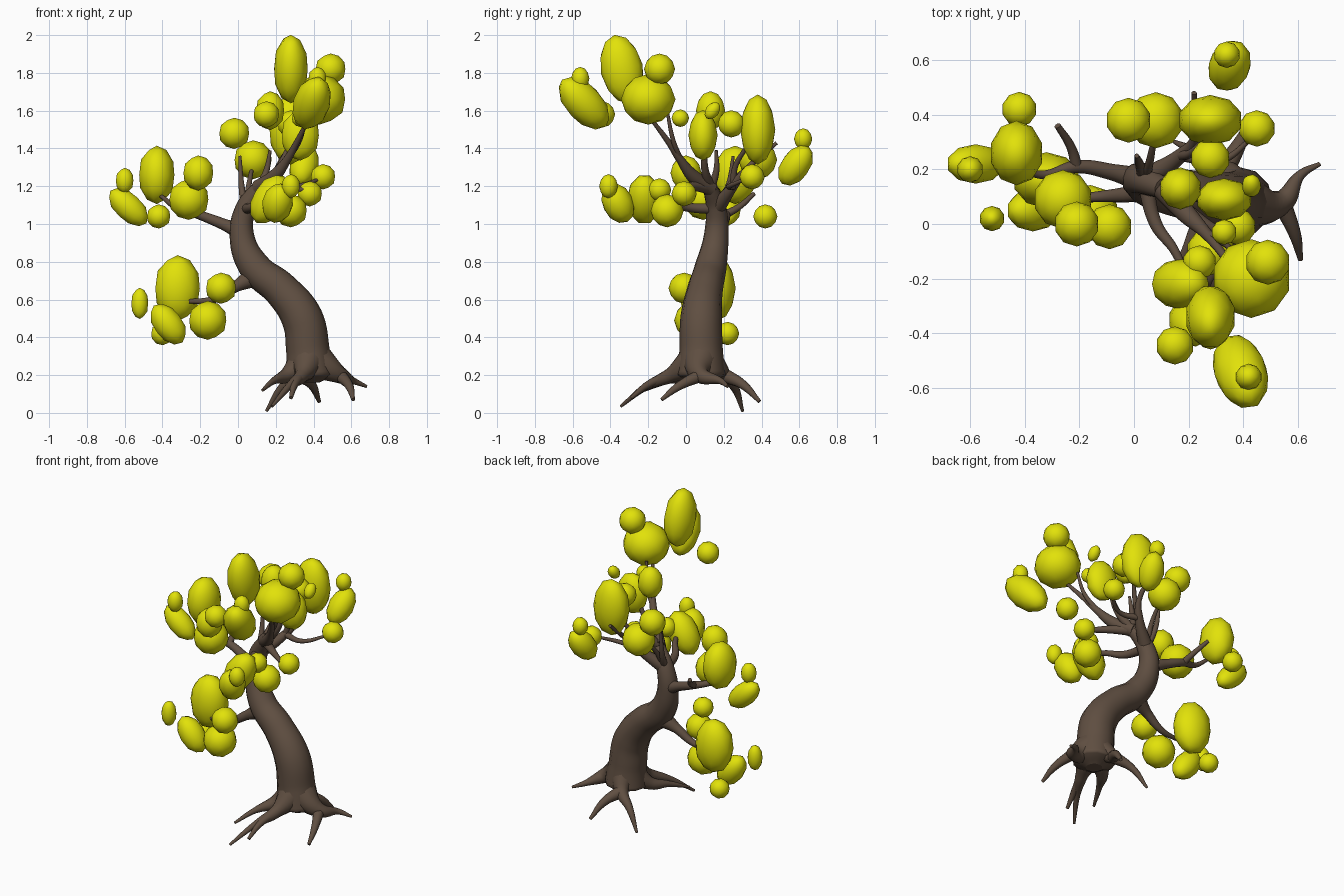
import bpy
from math import radians
from mathutils import Vector

start_cube = bpy.data.objects.get("Cube")
if start_cube:
    bpy.data.objects.remove(start_cube, do_unlink=True)


def make_material(name, red, green, blue):
    material = bpy.data.materials.new(name)
    material.use_nodes = True
    colour = (red, green, blue, 1)
    material.diffuse_color = colour
    shader = material.node_tree.nodes["Principled BSDF"]
    shader.inputs["Base Color"].default_value = colour
    shader.inputs["Roughness"].default_value = .8
    return material


bark = make_material("brown bark", .115, .077, .053)
foliage = make_material("yellow green foliage", .76, .76, .003)


def limb(name, radii, *points):
    """Smooth tapered tube through the points; two radii are spread evenly."""
    curve = bpy.data.curves.new(name, "CURVE")
    curve.dimensions = "3D"
    curve.bevel_depth = 1
    curve.bevel_resolution = 4
    curve.resolution_u = 8
    curve.use_fill_caps = True
    spline = curve.splines.new("BEZIER")
    spline.bezier_points.add(len(points) - 1)
    for index, (node, place) in enumerate(zip(spline.bezier_points, points)):
        node.co = Vector(place)
        node.handle_left_type = node.handle_right_type = "AUTO"
        if len(radii) == len(points):
            node.radius = radii[index]
        else:
            share = index / (len(points) - 1)
            node.radius = radii[0] + (radii[-1] - radii[0]) * share
    obj = bpy.data.objects.new(name, curve)
    bpy.context.collection.objects.link(obj)
    curve.materials.append(bark)


# Lean directions as unit rotations about x and y
LEANS = {"none": (0, 0), "front": (1, 0), "back": (-1, 0), "left": (0, 1), "right": (0, -1)}


def leaves(name, place, radius, height=None, depth=None, lean="none", angle=38, turn=0):
    """Faceted egg of foliage, optionally stretched, leaning and turned."""
    bpy.ops.mesh.primitive_ico_sphere_add(subdivisions=2, radius=1.03, location=place)
    obj = bpy.context.object
    obj.name = name
    obj.scale = (radius, depth or radius, height or radius)
    about_x, about_y = LEANS[lean]
    obj.rotation_euler = (radians(angle * about_x), radians(angle * about_y), radians(turn))
    obj.data.materials.append(foliage)
    bpy.ops.object.shade_smooth()


# Trunk, an S-curve rising from a rounded root crown
fork = (.04, .16, 1.08)
crown = (.11, .13, 1.19)
limb("trunk", (.05, .13, .115, .11, .095, .085, .065, .055, .04),
     (.38, .08, .16), (.38, .08, .2), (.37, .08, .33), (.34, .08, .5), (.23, .1, .65),
     (.09, .13, .77), (.02, .16, .94), fork, crown)

# Roots, each flaring out of the trunk base
root_heart = (.38, .08, .3)
left_knuckle = (.54, .08, .2)
limb("left_root", (.11, .045, .018, .008),
     root_heart, left_knuckle, (.61, .18, .17), (.68, .22, .14))
limb("left_root_fork", (.035, .01), left_knuckle, (.59, -.04, .14), (.61, -.13, .07))
front_knuckle = (.34, -.08, .2)
limb("front_root", (.11, .04, .02, .008),
     root_heart, front_knuckle, (.27, -.21, .14), (.18, -.345, .035))
limb("front_root_fork", (.03, .01), front_knuckle, (.3, -.2, .15), (.28, -.29, .08))
limb("right_root", (.1, .04, .018, .008),
     root_heart, (.26, .01, .2), (.19, -.1, .17), (.13, -.22, .12))
back_knuckle = (.33, .2, .2)
limb("back_root", (.11, .04, .022, .008),
     root_heart, back_knuckle, (.23, .26, .13), (.15, .3, .01))
limb("back_root_fork", (.04, .01), back_knuckle, (.39, .3, .15), (.43, .39, .06))

# Lower right bough
limb("lower_bough", (.06, .03, .02, .012),
     (.1, .13, .73), (-.01, .11, .67), (-.13, .1, .6), (-.26, .09, .59))

# Middle right bough with a forked twig
bough_fork = (-.21, .21, 1.05)
limb("middle_bough", (.045, .03, .024, .016, .01),
     (.03, .16, .95), (-.08, .19, 1), bough_fork, (-.33, .18, 1.09), (-.41, .2, 1.15))
limb("middle_bough_twig", (.022, .012), bough_fork, (-.23, .28, 1.09), (-.28, .36, 1.16))

# Upper boughs reaching front, back and left
high_fork = (.26, -.03, 1.34)
limb("high_bough", (.045, .036, .022, .016, .01),
     crown, (.19, .04, 1.25), high_fork, (.31, -.09, 1.43), (.37, -.18, 1.55))
limb("high_twig", (.016, .008), high_fork, (.33, -.07, 1.45), (.36, -.1, 1.6))
limb("front_bough", (.03, .01), fork, (.08, 0, 1.09), (.15, -.1, 1.12), (.2, -.22, 1.14))
limb("left_front_bough", (.035, .012), crown, (.22, .03, 1.2), (.35, -.05, 1.18))
limb("centre_bough", (.03, .01), crown, (.21, .1, 1.29), (.28, .1, 1.44))
limb("upright_bough", (.025, .008), crown, (.15, .16, 1.28), (.17, .16, 1.39))
back_fork = (.17, .25, 1.2)
limb("back_bough", (.045, .026, .016, .01),
     fork, back_fork, (.22, .31, 1.28), (.22, .48, 1.43))
limb("back_upper_twig", (.02, .01), back_fork, (.21, .26, 1.3), (.28, .33, 1.42))
limb("back_left_twig", (.02, .008), back_fork, (.31, .23, 1.2), (.44, .32, 1.24))
limb("back_right_twig", (.025, .008), fork, (.02, .22, 1.19), (.01, .25, 1.36))
limb("back_middle_twig", (.02, .008), fork, (.06, .24, 1.22), (.08, .35, 1.32))

# Highest foliage, over the front left
leaves("crown_leaves_top", (.28, -.34, 1.82), radius=.09, depth=.11, height=.18, lean="front", angle=12)
leaves("crown_leaves_large", (.43, -.2, 1.66), radius=.14, height=.13)
leaves("crown_leaves_ball", (.49, -.14, 1.82), radius=.08)
leaves("crown_leaves_front", (.39, -.54, 1.64), radius=.095, height=.17, lean="front", angle=45, turn=20)
leaves("crown_leaves_tip", (.42, -.56, 1.77), radius=.047, height=.06)
leaves("crown_leaves_low", (.15, -.445, 1.58), radius=.068)
leaves("crown_leaves_bud", (.33, -.03, 1.56), radius=.045)

# Centre foliage
leaves("centre_leaves_large", (.33, .09, 1.47), radius=.1, depth=.075, height=.13)
leaves("centre_leaves_upright", (.17, .13, 1.6), radius=.075, height=.1)
leaves("centre_leaves_bud", (.43, .14, 1.6), radius=.035, height=.05, lean="back")
leaves("centre_leaves_ball", (.28, .24, 1.53), radius=.07)

# Back foliage
leaves("back_leaves_tall", (.28, .38, 1.5), radius=.115, depth=.09, height=.18)
leaves("back_leaves_ball", (-.02, .38, 1.48), radius=.08)
leaves("back_leaves_middle", (.08, .38, 1.34), radius=.1)
leaves("back_leaves_left", (.45, .35, 1.25), radius=.065)
leaves("back_leaves_far", (.35, .58, 1.31), radius=.075, height=.12, lean="back", turn=-20)
leaves("back_leaves_tip", (.34, .62, 1.45), radius=.047, height=.055)

# Front foliage
leaves("front_leaves_large", (.17, -.22, 1.13), radius=.09, height=.14, lean="left", angle=30)
leaves("front_leaves_low", (.21, -.36, 1.11), radius=.08, height=.11, lean="front", angle=30, turn=25)
leaves("front_leaves_tip", (.28, -.41, 1.2), radius=.048, height=.062)
leaves("front_leaves_bud", (.24, -.14, 1.18), radius=.06)
leaves("front_leaves_inner", (.28, -.1, 1.07), radius=.085)
leaves("front_leaves_left", (.38, -.01, 1.16), radius=.065)

# Middle right foliage
leaves("middle_leaves_tall", (-.43, .26, 1.26), radius=.095, depth=.115, height=.15)
leaves("middle_leaves_outer", (-.58, .22, 1.09), radius=.07, height=.125, lean="right", angle=48)
leaves("middle_leaves_tip", (-.6, .2, 1.23), radius=.047, height=.065)
leaves("middle_leaves_back", (-.42, .42, 1.04), radius=.062)
leaves("middle_leaves_front", (-.26, .09, 1.13), radius=.105)
leaves("middle_leaves_ball", (-.21, 0, 1.27), radius=.08, height=.09)

# Lower right foliage
leaves("lower_leaves_tall", (-.32, .16, .66), radius=.12, depth=.1, height=.17)
leaves("lower_leaves_front", (-.37, .05, .47), radius=.075, height=.12, lean="right")
leaves("lower_leaves_inner", (-.16, .04, .49), radius=.1)
leaves("lower_leaves_ball", (-.09, -.01, .66), radius=.08)
leaves("lower_leaves_tip", (-.52, .02, .58), radius=.045, height=.08)
leaves("lower_leaves_back", (-.4, .22, .42), radius=.06)
